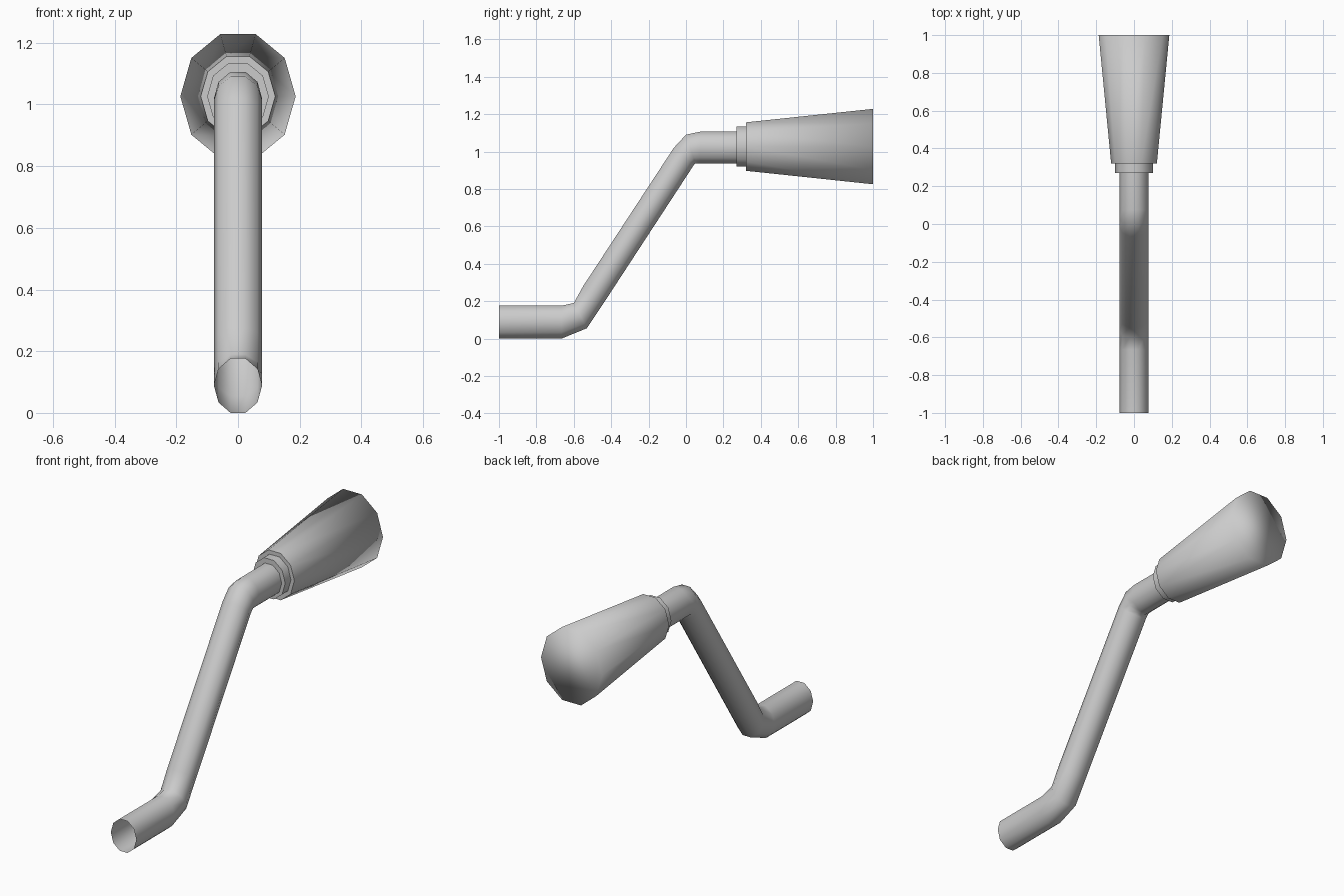
import bpy, bmesh, math

if "Cube" in bpy.data.objects:
    bpy.data.objects.remove(bpy.data.objects["Cube"])

SIDES = 10
K = math.sin(math.radians(72))  # height of the flat top of a 10-sided ring


def ring(bm, top, bottom, rx):
    """Ten-sided oval ring spanning two (y, z) points, half width rx."""
    cy, cz = (top[0] + bottom[0]) / 2, (top[1] + bottom[1]) / 2
    hy, hz = (top[0] - cy) / K, (top[1] - cz) / K
    verts = []
    for i in range(SIDES):
        a = 2 * math.pi * i / SIDES
        verts.append(bm.verts.new((rx * math.cos(a), cy + hy * math.sin(a), cz + hz * math.sin(a))))
    return verts


def loft(name, sections, cap_start=False, cap_end=False, sharp_rings=()):
    bm = bmesh.new()
    rings = [ring(bm, *s) for s in sections]
    for a, b in zip(rings, rings[1:]):
        for i in range(SIDES):
            j = (i + 1) % SIDES
            bm.faces.new((a[j], a[i], b[i], b[j]))
    if cap_start:
        bm.faces.new(rings[0])
    if cap_end:
        bm.faces.new(rings[-1][::-1])
    bm.normal_update()
    for f in bm.faces:
        f.smooth = True
    for r in sharp_rings:
        for i in range(SIDES):
            bm.edges.get((rings[r][i], rings[r][(i + 1) % SIDES])).smooth = False
    # make sure the shell faces outward
    if sum(f.normal.dot(f.calc_center_median() - rings[0][0].co.lerp(rings[0][5].co, 0.5))
           for f in list(bm.faces)[:SIDES]) < 0:
        bmesh.ops.reverse_faces(bm, faces=bm.faces[:])
    me = bpy.data.meshes.new(name)
    bm.to_mesh(me)
    bm.free()
    ob = bpy.data.objects.new(name, me)
    bpy.context.collection.objects.link(ob)
    return ob


# Bent crank rod, open at its front end: (top, bottom) of each ring, half width
rod = [((-1, 0.176), (-1, 0)),
       ((-0.665, 0.176), (-0.665, 0)),
       ((-0.60, 0.19), (-0.53, 0.055)),
       ((-0.55, 0.28), (-0.44, 0.19)),
       ((-0.065, 1.02), (0.04, 0.925)),
       ((0.0, 1.09), (0.05, 0.937)),
       ((0.075, 1.106), (0.075, 0.935)),
       ((0.29, 1.106), (0.29, 0.935))]
loft("crank_rod", [(t, b, 0.078) for t, b in rod])

# Collar between rod and grip
loft("collar", [((0.27, 1.134), (0.27, 0.919), 0.1),
                ((0.33, 1.134), (0.33, 0.919), 0.1)],
     cap_start=True, cap_end=True, sharp_rings=(0, 1))

# Tapered grip, its wide end shaded softly into the side
loft("grip", [((0.32, 1.156), (0.32, 0.897), 0.121),
              ((1.0, 1.228), (1.0, 0.825), 0.187)],
     cap_start=True, cap_end=True, sharp_rings=(0,))
